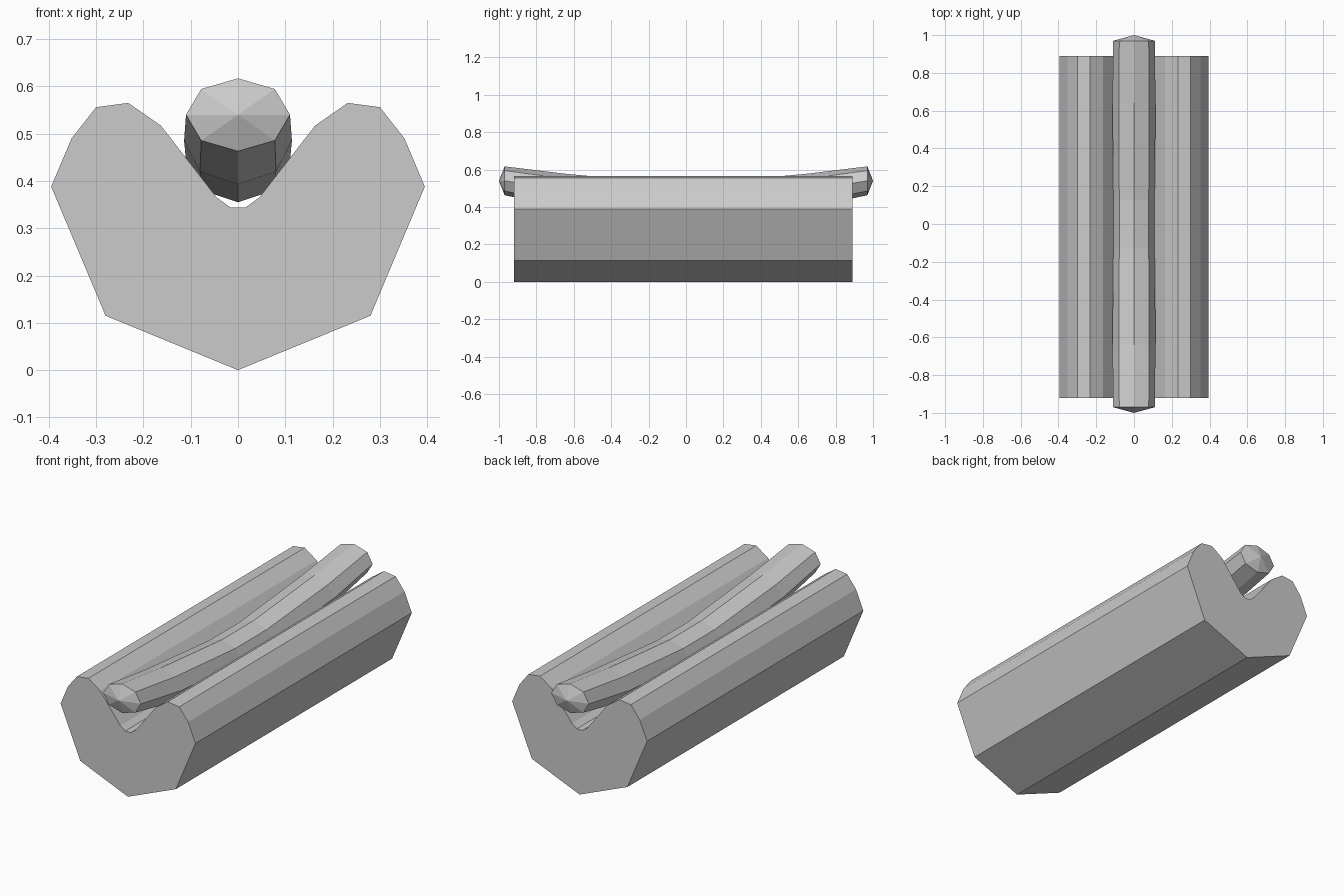
import bpy, bmesh, math

if "Cube" in bpy.data.objects:
    bpy.data.objects.remove(bpy.data.objects["Cube"])


def make_object(name, bm):
    bmesh.ops.recalc_face_normals(bm, faces=bm.faces)
    mesh = bpy.data.meshes.new(name)
    bm.to_mesh(mesh)
    bm.free()
    obj = bpy.data.objects.new(name, mesh)
    bpy.context.collection.objects.link(obj)
    return obj


# Bun: half profile (x, z) mirrored, then extruded along y
half = [(0.28, 0.115), (0.395, 0.388), (0.352, 0.49), (0.30, 0.556),
        (0.232, 0.565), (0.163, 0.517), (0.045, 0.365), (0.016, 0.344)]
profile = [(0, 0)] + half + [(-x, z) for x, z in reversed(half)]
bm = bmesh.new()
face = bm.faces.new([bm.verts.new((x, -0.92, z)) for x, z in profile])
ext = bmesh.ops.extrude_face_region(bm, geom=[face], use_keep_orig=True)
verts = [g for g in ext["geom"] if isinstance(g, bmesh.types.BMVert)]
bmesh.ops.translate(bm, verts=verts, vec=(0, 1.81, 0))
make_object("bun", bm)

# Sausage: bent eight-sided tube with pointed caps
# each station: y, centre z, half width, half height
end = [(0.97, 0.54, 0.11, 0.077), (0.64, 0.485, 0.114, 0.092),
       (0.13, 0.443, 0.11, 0.088)]
stations = [(-y, z, w, h) for y, z, w, h in end] + end[::-1]
bm = bmesh.new()
rings = []
for y, z, w, h in stations:
    angles = [i * math.pi / 4 for i in range(8)]
    rings.append([bm.verts.new((w * math.cos(a), y, z + h * math.sin(a)))
                  for a in angles])
tips = [bm.verts.new((0, y, 0.54)) for y in (-1, 1)]
for i in range(8):
    j = (i + 1) % 8
    for a, b in zip(rings, rings[1:]):
        bm.faces.new((a[i], a[j], b[j], b[i]))
    bm.faces.new((tips[0], rings[0][j], rings[0][i]))
    bm.faces.new((tips[1], rings[-1][i], rings[-1][j]))
make_object("sausage", bm)
